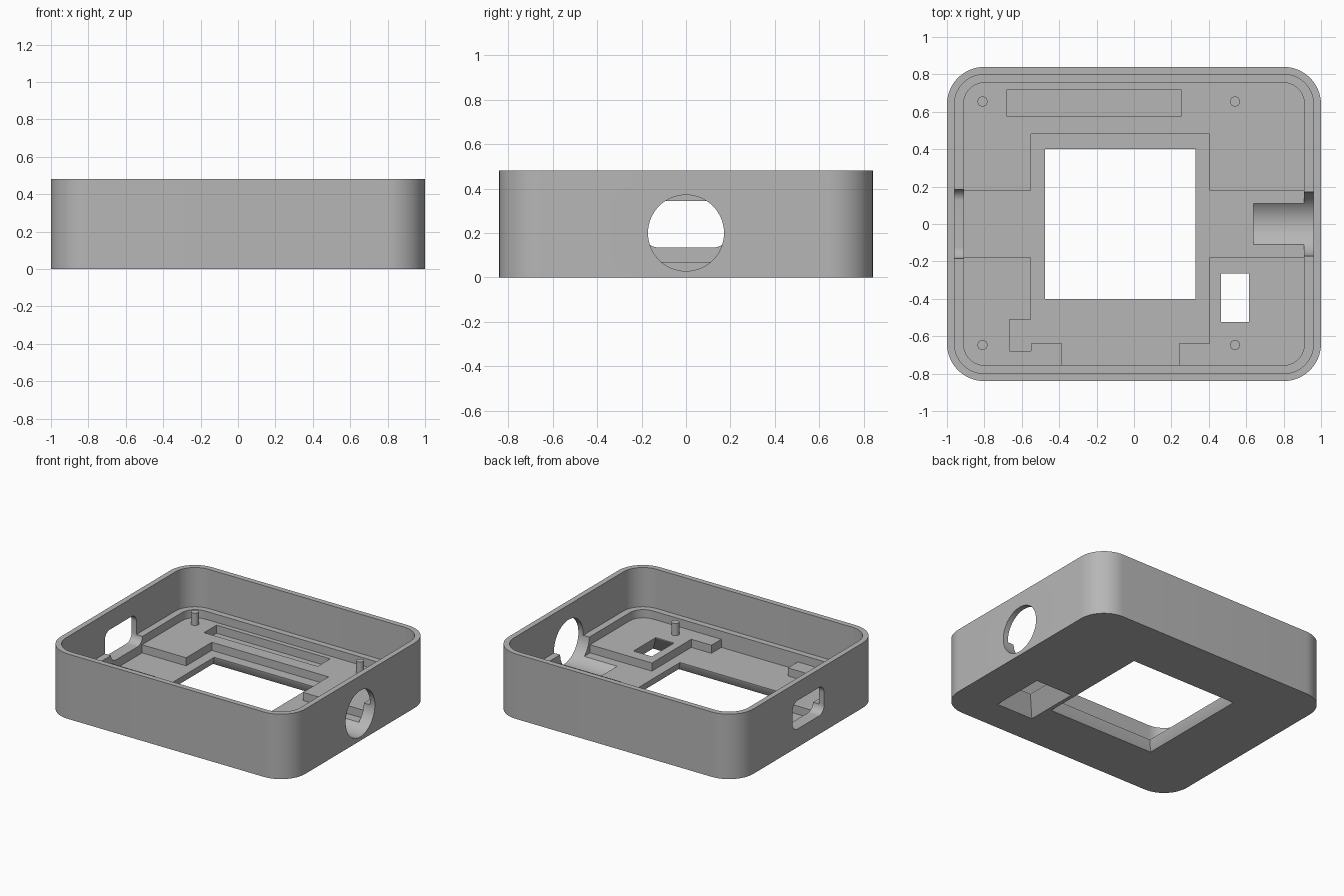
import bpy, bmesh, math
from mathutils import Matrix

if "Cube" in bpy.data.objects:
    bpy.data.objects.remove(bpy.data.objects["Cube"])

grey = bpy.data.materials.new("plain grey")
grey.diffuse_color = (0.47, 0.47, 0.47, 1)
grey.use_nodes = True
grey.node_tree.nodes["Principled BSDF"].inputs["Base Color"].default_value = grey.diffuse_color


def rounded(x0, x1, y0, y1, r, seg=14):
    """Outline of a rectangle with rounded corners."""
    pts = []
    for cx, cy, a in ((x1 - r, y1 - r, 0), (x0 + r, y1 - r, 90),
                      (x0 + r, y0 + r, 180), (x1 - r, y0 + r, 270)):
        for i in range(seg + 1):
            t = math.radians(a + 90 * i / seg)
            pts.append((cx + r * math.cos(t), cy + r * math.sin(t)))
    return pts


def rect(x0, x1, y0, y1):
    return [(x0, y0), (x1, y0), (x1, y1), (x0, y1)]


def circle(cx, cy, r, n):
    return [(cx + r * math.cos(2 * math.pi * i / n),
             cy + r * math.sin(2 * math.pi * i / n)) for i in range(n)]


def loft(name, rings, matrix=None):
    """Closed solid through a list of (outline, height) rings."""
    bm = bmesh.new()
    loops = [[bm.verts.new((x, y, z)) for x, y in pts] for pts, z in rings]
    n = len(loops[0])
    for a, b in zip(loops, loops[1:]):
        for i in range(n):
            j = (i + 1) % n
            bm.faces.new((a[i], a[j], b[j], b[i]))
    bm.faces.new(loops[0][::-1])
    bm.faces.new(loops[-1])
    if matrix:
        bm.transform(matrix)
    bmesh.ops.recalc_face_normals(bm, faces=bm.faces)
    me = bpy.data.meshes.new(name)
    bm.to_mesh(me)
    bm.free()
    me.materials.append(grey)
    ob = bpy.data.objects.new(name, me)
    bpy.context.collection.objects.link(ob)
    return ob


def prism(name, pts, z0, z1, matrix=None):
    return loft(name, [(pts, z0), (pts, z1)], matrix)


def combine(target, tool, op="DIFFERENCE"):
    mod = target.modifiers.new(tool.name, "BOOLEAN")
    mod.operation, mod.solver, mod.object = op, "EXACT", tool
    bpy.context.view_layer.objects.active = target
    bpy.ops.object.modifier_apply(modifier=mod.name)
    bpy.data.objects.remove(tool)


H, LEDGE, PLATEAU, FLOOR = 0.48, 0.19, 0.13, 0.07

# Outer tray with a stepped cavity
tray = prism("enclosure_tray", rounded(-1, 1, -0.84, 0.84, 0.2), 0, H)
combine(tray, prism("upper_cavity", rounded(-0.96, 0.96, -0.8, 0.8, 0.16), LEDGE, 0.6))
combine(tray, prism("lower_cavity", rounded(-0.91, 0.91, -0.755, 0.755, 0.11), PLATEAU, 0.3))

# Stepped recess around the window, and the long pocket behind it
recess = [(-0.91, 0.18), (-0.55, 0.18), (-0.55, 0.48), (0.405, 0.48),
          (0.405, 0.18), (0.91, 0.18), (0.91, -0.18), (0.405, -0.18),
          (0.405, -0.64), (0.24, -0.64), (0.24, -0.755), (-0.385, -0.755),
          (-0.385, -0.64), (-0.55, -0.64), (-0.55, -0.68), (-0.665, -0.68),
          (-0.665, -0.51), (-0.55, -0.51), (-0.55, -0.18), (-0.91, -0.18)]
combine(tray, prism("recess", recess, FLOOR, 0.16))
combine(tray, prism("long_pocket", rect(-0.68, 0.25, 0.575, 0.72), FLOOR, 0.16))


def flared_hole(name, x0, x1, y0, y1, flare, top):
    """Opening through the floor that widens toward the underside."""
    k = flare * 0.02 / top
    combine(tray, loft(name, [
        (rect(x0 - flare - k, x1 + flare + k, y0 - flare - k, y1 + flare + k), -0.02),
        (rect(x0, x1, y0, y1), top),
        (rect(x0, x1, y0, y1), 0.17)]))


flared_hole("window", -0.475, 0.33, -0.4, 0.4, 0.032, 0.06)
flared_hole("small_opening", 0.465, 0.615, -0.525, -0.265, 0.075, 0.125)

# Side openings: local x, y, z become world y, z, x
sideways = Matrix(((0, 0, 1, 0), (1, 0, 0, 0), (0, 1, 0, 0), (0, 0, 0, 1)))
combine(tray, prism("round_port", circle(0, 0.2, 0.171, 64), 0.64, 1.1, sideways))
combine(tray, prism("slot_port", rounded(-0.185, 0.185, 0.135, 0.345, 0.06, 10),
                    -1.1, -0.88, sideways))

# Locating pegs
for x in (-0.81, 0.54):
    for y in (-0.647, 0.655):
        combine(tray, prism("peg", circle(x, y, 0.027, 24), 0.1, 0.22), "UNION")

bpy.ops.object.select_all(action="DESELECT")
tray.select_set(True)
bpy.context.view_layer.objects.active = tray
bpy.ops.object.shade_smooth_by_angle(angle=math.radians(30))
